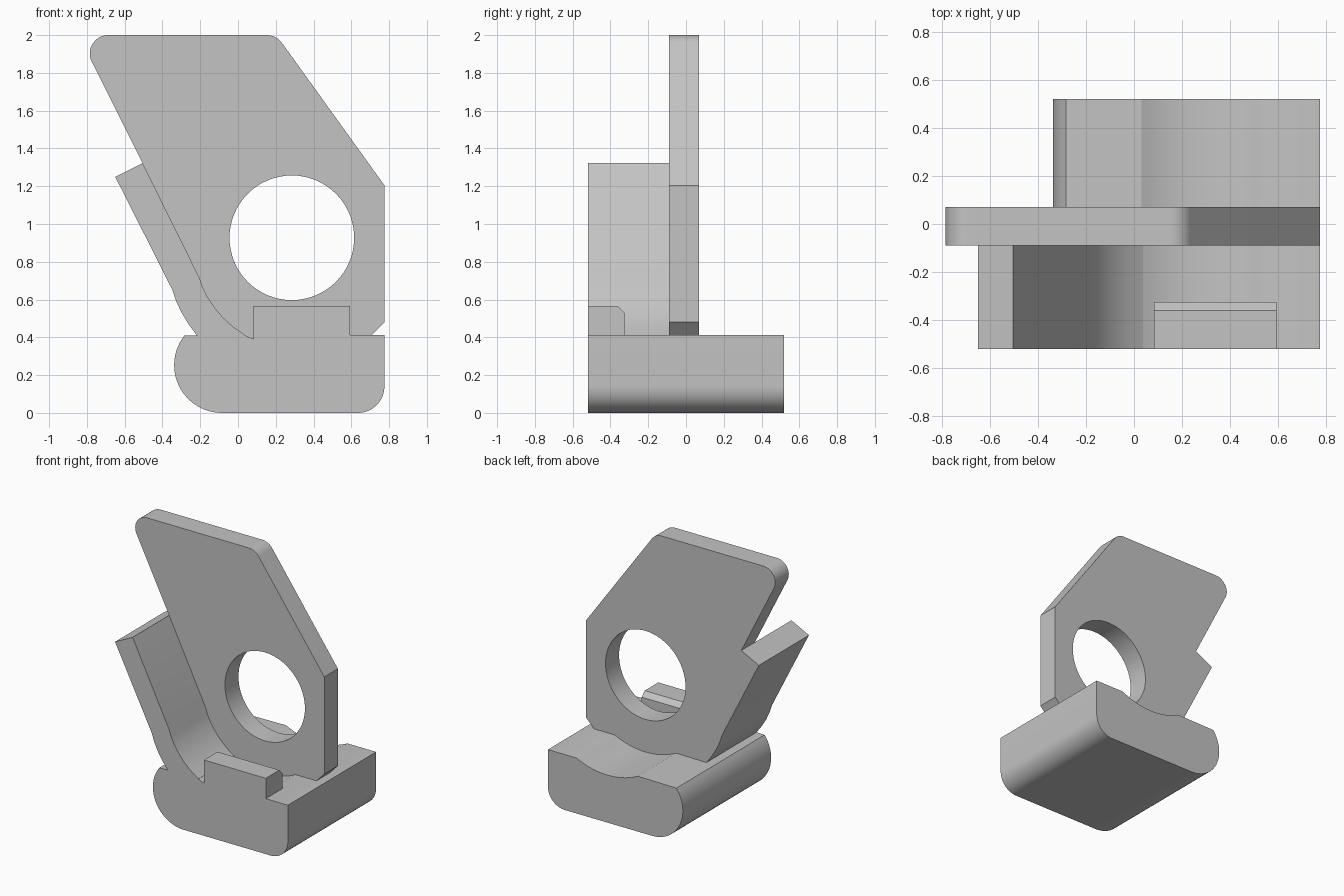
import bpy, bmesh, math
from mathutils import Vector

if "Cube" in bpy.data.objects:
    bpy.data.objects.remove(bpy.data.objects["Cube"])

grey = bpy.data.materials.new("plain_grey")
grey.diffuse_color = (0.55, 0.55, 0.55, 1)
grey.use_nodes = True
grey.node_tree.nodes["Principled BSDF"].inputs["Base Color"].default_value = grey.diffuse_color


def arc(cx, cz, r, a0, a1, n=16):
    return [(cx + r * math.cos(math.radians(a0 + (a1 - a0) * i / n)),
             cz + r * math.sin(math.radians(a0 + (a1 - a0) * i / n))) for i in range(n + 1)]


def fillet(prev, corner, nxt, r, n=12):
    """Points of a round of radius r replacing a corner."""
    c = Vector(corner)
    d0, d1 = (Vector(prev) - c).normalized(), (Vector(nxt) - c).normalized()
    half = d0.angle(d1) / 2
    centre = c + (d0 + d1).normalized() * r / math.sin(half)
    p0 = c + d0 * r / math.tan(half) - centre
    p1 = c + d1 * r / math.tan(half) - centre
    return [tuple(centre + p0.lerp(p1, i / n).normalized() * r) for i in range(n + 1)]


def prism(name, pts, lo, hi, axis="y"):
    """Extrude an (x, z) profile along y, or a (y, z) profile along x."""
    bm = bmesh.new()
    place = (lambda p, d: (p[0], d, p[1])) if axis == "y" else (lambda p, d: (d, p[0], p[1]))
    face = bm.faces.new([bm.verts.new(place(p, lo)) for p in pts])
    ext = bmesh.ops.extrude_face_region(bm, geom=[face])
    shift = Vector((0, hi - lo, 0)) if axis == "y" else Vector((hi - lo, 0, 0))
    bmesh.ops.translate(bm, vec=shift, verts=[v for v in ext["geom"] if isinstance(v, bmesh.types.BMVert)])
    bmesh.ops.recalc_face_normals(bm, faces=bm.faces)
    me = bpy.data.meshes.new(name)
    bm.to_mesh(me)
    bm.free()
    me.materials.append(grey)
    ob = bpy.data.objects.new(name, me)
    bpy.context.collection.objects.link(ob)
    return ob


def smooth(ob):
    bpy.ops.object.select_all(action="DESELECT")
    ob.select_set(True)
    bpy.context.view_layer.objects.active = ob
    bpy.ops.object.shade_smooth_by_angle(angle=math.radians(25))


TOP = 0.413
HX, HZ = 0.285, 0.927          # hole centre, also the trough centre
FRONT, PLATE_F, PLATE_B, BACK = -0.52, -0.09, 0.07, 0.52

# Base block with rounded lower corners and a shallow trough along its top
half = math.degrees(math.asin((HZ - TOP) / 0.573))
base = prism("base",
             arc(-0.085, 0.253, 0.253, 142, 270, 24) + arc(0.635, 0.14, 0.14, 270, 360)
             + [(0.775, TOP)] + arc(HX, HZ, 0.573, -half, half - 180, 20),
             FRONT, BACK)
smooth(base)

# Curved inner and outer edges of the leaning strap
inner = [(-0.505, 1.322), (-0.204, 0.715), (-0.188, 0.667), (-0.163, 0.617), (-0.128, 0.563),
         (-0.085, 0.510), (-0.03, 0.459), (0.038, 0.412)]
outer = [(-0.22, TOP), (-0.262, 0.470), (-0.297, 0.527), (-0.327, 0.590), (-0.347, 0.650),
         (-0.65, 1.25)]
strap = prism("strap", inner + [(0.03, 0.36), (-0.17, 0.36)] + outer, FRONT, PLATE_F)
smooth(strap)

# Upright plate, whose outline takes in the strap
tl, tr, right = (-0.845, 2.0), (0.203, 2.0), (0.775, 1.205)
outline = (fillet(inner[0], tl, tr, 0.097) + fillet(tl, tr, right, 0.1)
           + [right, (0.775, 0.48), (0.71, TOP), (0.65, 0.34), (-0.17, 0.34)] + outer + [inner[0]])
plate = prism("plate", outline, PLATE_F, PLATE_B)

# Round hole through the plate
cutter = prism("hole_cutter", arc(HX, HZ, 0.33, 0, 360, 64)[:-1], -0.3, 0.3)
cutter.hide_render = True
mod = plate.modifiers.new("hole", "BOOLEAN")
mod.operation, mod.solver, mod.object = "DIFFERENCE", "EXACT", cutter
bpy.context.view_layer.objects.active = plate
bpy.ops.object.modifier_apply(modifier=mod.name)
bpy.data.objects.remove(cutter)
smooth(plate)

# Front tab with a bevelled rear top edge
prism("front_tab", [(FRONT, 0.345), (-0.325, 0.345), (-0.325, 0.53), (-0.36, 0.565), (FRONT, 0.565)],
      0.083, 0.593, axis="x")
